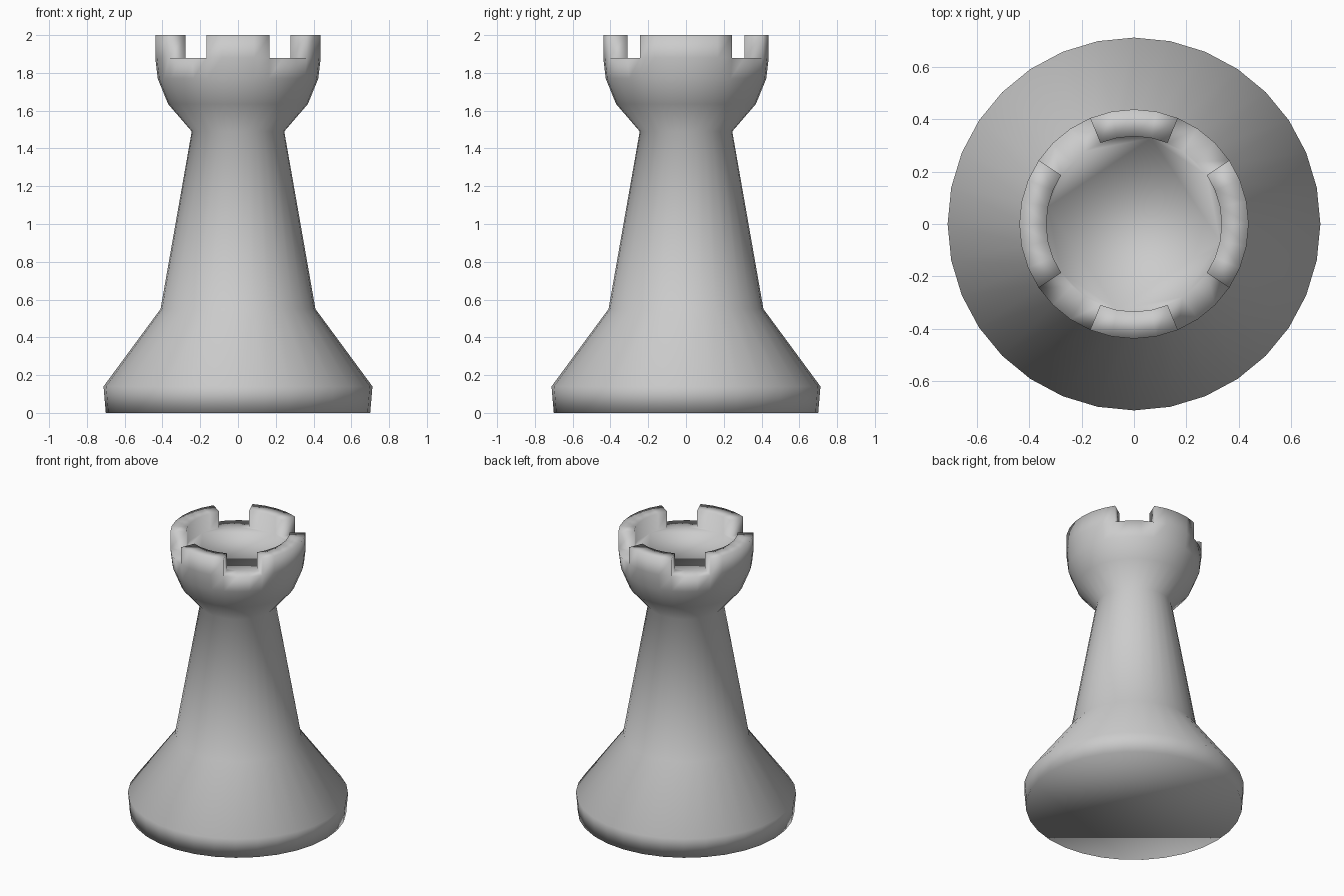
import bpy, bmesh, math

if "Cube" in bpy.data.objects:
    bpy.data.objects.remove(bpy.data.objects["Cube"])

SIDES = 32
STEP = 2 * math.pi / SIDES

# Outer profile from foot to battlement floor, then inward to the inner rim
PROFILE = [(0.70, 0.0), (0.712, 0.14), (0.41, 0.55), (0.245, 1.49),
           (0.37, 1.635), (0.425, 1.77), (0.438, 1.88), (0.335, 1.88)]
BATTLEMENT_HEIGHT = 0.12

bm = bmesh.new()


def ring(radius, z):
    return [bm.verts.new((radius * math.cos(i * STEP), radius * math.sin(i * STEP), z))
            for i in range(SIDES)]


# Lathed body
rings = [ring(r, z) for r, z in PROFILE]
bands = []
for low, high in zip(rings, rings[1:]):
    bands.append([bm.faces.new((low[i], low[(i + 1) % SIDES],
                                high[(i + 1) % SIDES], high[i]))
                  for i in range(SIDES)])

# Underside and battlement floor
bm.faces.new(rings[0][::-1])
bm.faces.new(rings[-1])

# Battlements: wide ones on the x axis, narrower ones on the y axis
rim = bands[-1]
for start, count in ((-3, 6), (6, 4), (13, 6), (22, 4)):
    faces = [rim[(start + k) % SIDES] for k in range(count)]
    result = bmesh.ops.extrude_face_region(bm, geom=faces)
    top = [g for g in result["geom"] if isinstance(g, bmesh.types.BMVert)]
    bmesh.ops.translate(bm, verts=top, vec=(0, 0, BATTLEMENT_HEIGHT))
    leftover = [f for f in faces if f.is_valid]
    if leftover:
        bmesh.ops.delete(bm, geom=leftover, context="FACES_ONLY")

bmesh.ops.recalc_face_normals(bm, faces=bm.faces[:])

# Smooth shading throughout
for face in bm.faces:
    face.smooth = True

mesh = bpy.data.meshes.new("castle_piece")
bm.to_mesh(mesh)
bm.free()
bpy.context.collection.objects.link(bpy.data.objects.new("castle_piece", mesh))
